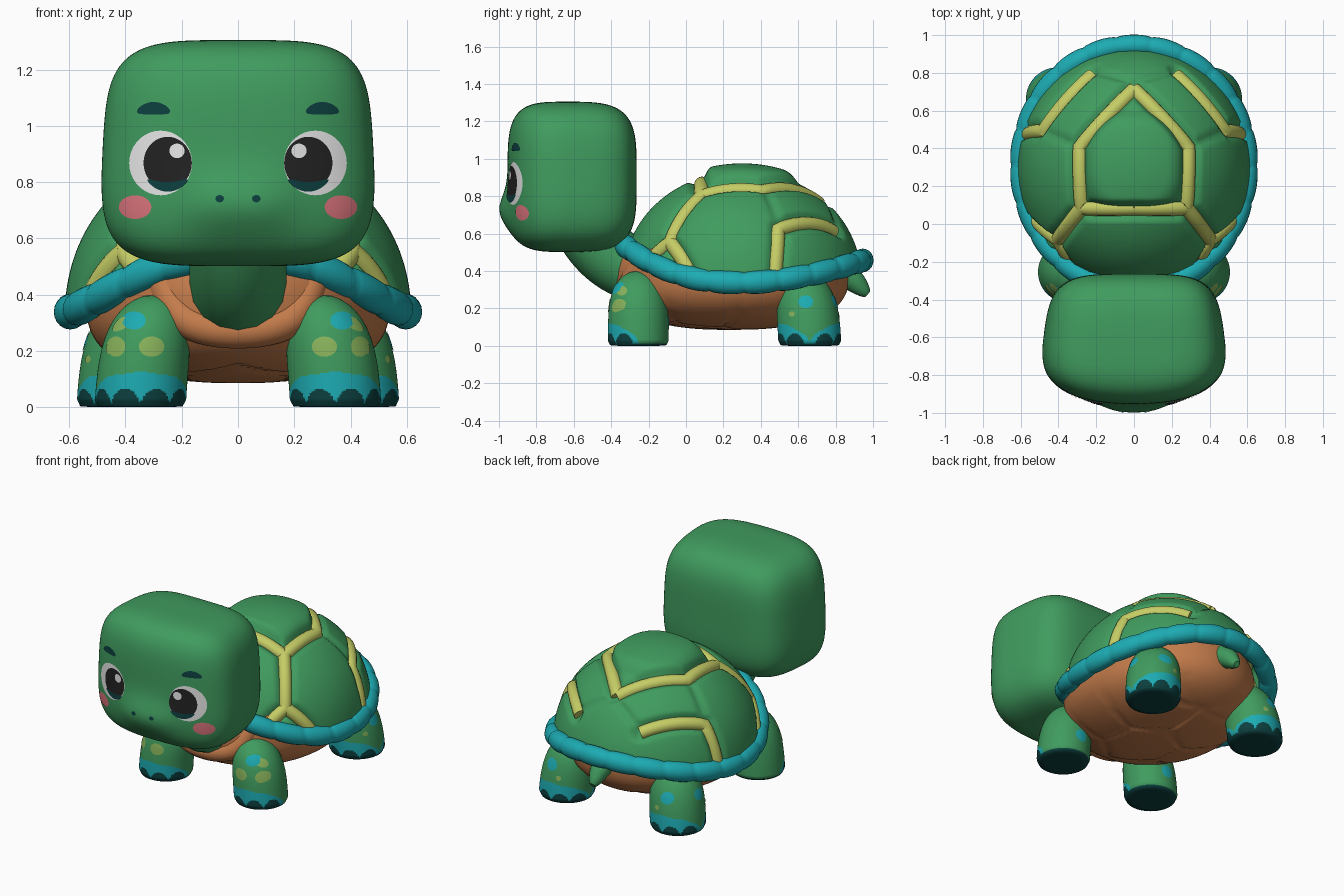
import bpy, bmesh, math
from math import sin, cos, pi, hypot, atan2
from mathutils import Vector
from mathutils.bvhtree import BVHTree

if "Cube" in bpy.data.objects:
    bpy.data.objects.remove(bpy.data.objects["Cube"])


def material(name, *rgb):
    m = bpy.data.materials.new(name)
    m.use_nodes = True
    m.diffuse_color = (*rgb, 1)
    m.node_tree.nodes["Principled BSDF"].inputs["Base Color"].default_value = (*rgb, 1)
    return m


GREEN = material("skin green", .051, .33, .113)
TEAL = material("teal", .012, .41, .45)
YELLOW = material("seam yellow", .56, .61, .13)
SPOT = material("spot lime", .25, .45, .105)
BROWN = material("belly brown", .55, .2, .07)
PINK = material("cheek pink", .76, .19, .22)
BLACK = material("eye black", .016, .016, .016)
WHITE = material("eye white", .82, .82, .82)
DARK = material("dark teal", .004, .05, .05)


def finish(name, bm, mats, rule=None, outward=True):
    bmesh.ops.remove_doubles(bm, verts=bm.verts, dist=.0004)
    if outward:
        bmesh.ops.recalc_face_normals(bm, faces=bm.faces)
    for f in bm.faces:
        f.smooth = True
        if rule:
            f.material_index = rule(f.calc_center_median())
    me = bpy.data.meshes.new(name)
    bm.to_mesh(me)
    bm.free()
    for m in mats:
        me.materials.append(m)
    ob = bpy.data.objects.new(name, me)
    bpy.context.collection.objects.link(ob)
    return ob


def surface(name, nu, nv, fn, mats, rule=None, loop_v=False):
    """Grid surface that closes around u; fn takes an angle and 0..1."""
    bm = bmesh.new()
    rows = [[bm.verts.new(fn(2 * pi * i / nu, j / nv)) for i in range(nu)]
            for j in range(nv if loop_v else nv + 1)]
    for j in range(nv):
        a, b = rows[j], rows[(j + 1) % len(rows)]
        for i in range(nu):
            k = (i + 1) % nu
            bm.faces.new((a[i], a[k], b[k], b[i]))
    return finish(name, bm, mats, rule)


def tube(name, pts, radius, mat, kind="POLY", radii=None):
    cu = bpy.data.curves.new(name, "CURVE")
    cu.dimensions = "3D"
    cu.bevel_depth, cu.bevel_resolution, cu.use_fill_caps = radius, 6, True
    sp = cu.splines.new(kind)
    sp.points.add(len(pts) - 1)
    for i, p in enumerate(pts):
        sp.points[i].co = (*p, 1)
        sp.points[i].radius = radii[i] if radii else 1
    if kind == "NURBS":
        sp.order_u, sp.use_endpoint_u, sp.resolution_u = 3, True, 10
    cu.materials.append(mat)
    ob = bpy.data.objects.new(name, cu)
    bpy.context.collection.objects.link(ob)
    bpy.ops.object.select_all(action="DESELECT")
    ob.select_set(True)
    bpy.context.view_layer.objects.active = ob
    bpy.ops.object.convert(target="MESH")
    bpy.ops.object.shade_smooth_by_angle()


def tree_of(ob):
    me = ob.data
    return BVHTree.FromPolygons([v.co for v in me.vertices], [p.vertices for p in me.polygons])


def decal(name, tree, a, z, ra, rz, mat, lift=.003, d=(0, 1, 0), bend=0):
    """Thin elliptical plate draped on a surface along direction d."""
    d = Vector(d)
    right = Vector((1, 0, 0)) if d.y else Vector((0, 1, 0))
    bm = bmesh.new()
    rings, last = [], None
    for r in range(7):
        ring = []
        for i in range(36):
            u, w = cos(pi * i / 18) * r / 6, sin(pi * i / 18) * r / 6
            o = right * (a + ra * u) + Vector((0, 0, z + rz * w - bend * u * u)) - d * 2
            hit, n, _, _ = tree.ray_cast(o, d)
            last = hit - d * lift if hit else last
            ring.append(bm.verts.new(last))
        rings.append(ring)
    for p, q in zip(rings, rings[1:]):
        for i in range(36):
            k = (i + 1) % 36
            bm.faces.new((p[i], p[k], q[k], q[i]))
    bm.normal_update()
    for f in bm.faces:
        if f.normal.dot(d) > 0:
            f.normal_flip()
    finish(name, bm, [mat], outward=False)


def smooth(t):
    t = min(max(t, 0), 1)
    return t * t * (3 - 2 * t)


def seam_distance(p, segs):
    best = 9
    for a, b in segs:
        ab = b - a
        t = min(max((p - a).dot(ab) / ab.length_squared, 0), 1)
        best = min(best, (p - a - ab * t).length)
    return best


# Shell seams, laid out in plan for one side and mirrored
RX, RY, RZ, CY, CZ = .585, .61, .6, .3, .3


def to_flat(x, y):
    px, py = x / (RX * 1.05), (y - CY) / (RY * 1.05)
    r = hypot(px, py)
    return Vector((px, py)) * (math.asin(min(r, .999)) / max(r, 1e-6))


yellow_paths = [[(0, .075), (.29, .075), (.30, .41), (0, .73)],
                [(.29, .075), (.42, -.1), (.3, -.28)],
                [(.42, -.1), (.575, .03)],
                [(.59, .48), (.5, .5), (.23, .81)]]
plain_paths = [[(.30, .41), (.5, .5)], [(.23, .81), (0, .75)]]


def flat_paths(paths):
    return [[to_flat(s * x, y) for x, y in p] for p in paths for s in (-1, 1)]


def flat_segs(paths):
    return [s for p in flat_paths(paths) for s in zip(p, p[1:])]


yellow_segs, plain_segs = flat_segs(yellow_paths), flat_segs(plain_paths)


def dome_point(q, h):
    th, a = q.length, atan2(q.y, q.x)
    k = 1 + h
    return Vector((RX * k * sin(th) * cos(a), CY + RY * k * sin(th) * sin(a),
                   CZ + RZ * k * max(cos(th), 0) ** .9))


def rim_y(a, w):
    return .31 + (w + (.035 if sin(a) > 0 else .055)) * sin(a)


def rim_z(y):
    t = (y - .31) / .64
    return .338 + (.2 * (-t) ** 2.5 if t < 0 else .12 * t ** 1.8)


def dome(a, v):
    edge = math.acos(((rim_z(rim_y(a, .6)) - CZ) / .63) ** 1.1)
    q = Vector((cos(a), sin(a))) * (edge * v)
    h = .055 * min(smooth((seam_distance(q, yellow_segs) - .03) / .09),
                   .55 + .45 * smooth(seam_distance(q, plain_segs) / .07))
    p = dome_point(q, 0)
    e = (abs(p.x) / .25) ** 3 + (abs(p.y - .32) / .26) ** 3
    return dome_point(q, h + .07 * smooth((1.2 - e) / .95))


surface("shell_dome", 144, 80, dome, [GREEN])
for path in flat_paths(yellow_paths):
    pts = [a.lerp(b, i / 10) for a, b in zip(path, path[1:]) for i in range(10)] + [path[-1]]
    tube("shell_seam", [dome_point(q, -.003) for q in pts], .041, YELLOW)


# Segmented shell rim
def rim(a, v):
    b = 2 * pi * v
    r = .9 + .15 * abs(sin(11 * a)) ** .5
    w = .6 + .055 * r * cos(b)
    return (w * cos(a), rim_y(a, w), rim_z(rim_y(a, .6)) + .06 * r * sin(b))


surface("shell_rim", 264, 20, rim, [TEAL], loop_v=True)

# Belly plate with shallow seams
belly_paths = [[(0, -.22), (.2, -.05), (.2, .2), (0, .34), (0, .62), (.22, .75)],
               [(.2, -.05), (.5, -.1)], [(.2, .2), (.54, .3)], [(0, .62), (.45, .55)]]
belly_seams = [(Vector((s * a[0], a[1])), Vector((s * b[0], b[1])))
               for p in belly_paths for a, b in zip(p, p[1:]) for s in (-1, 1)]


def belly(a, v):
    t = pi * (v - .5)
    c, s = cos(t) ** .8, math.copysign(abs(sin(t)) ** .8, t)
    x, y = .54 * c * cos(a), .24 + .63 * c * sin(a)
    cut = .012 * (1 - smooth(seam_distance(Vector((x, y)), belly_seams) / .025))
    return (x, y, .37 + (.285 - cut) * s)


surface("belly", 96, 72, belly, [BROWN])
tube("belly_collar", [(.27, -.22, .47), (.23, -.3, .33), (.1, -.335, .27), (-.1, -.335, .27),
                      (-.23, -.3, .33), (-.27, -.22, .47)], .062, BROWN, "NURBS")

# Neck and tail
tube("neck", [(0, -.15, .40), (0, -.40, .385), (0, -.55, .66)], .172, GREEN, "NURBS")
tube("tail", [(0, .72, .44), (0, .87, .375), (0, .955, .29), (0, .972, .275)], .08, GREEN, "NURBS",
     [1.1, .9, .5, .25])

# Head: rounded box, narrower behind and above, with a soft snout
bm = bmesh.new()
bmesh.ops.create_cube(bm, size=2)
bmesh.ops.subdivide_edges(bm, edges=bm.edges[:], cuts=35, use_grid_fill=True)
for vert in bm.verts:
    c = vert.co
    x, y, z = c / sum(abs(k) ** 4.1 for k in c) ** (1 / 4.1)
    x *= .487 * (1 - .045 * smooth((z + .4) / 1.4)) * (1 - .09 * smooth((y + .3) / 1.3))
    zz = .903 + .402 * z * (1 - .06 * max(y, 0) ** 2)
    yy = -.609 + .345 * y
    if y < 0:
        yy += .075 * (x / .487) ** 2 * -y
        yy -= .047 * math.exp(-(abs(x) / .19) ** 3 - ((zz - .72) / .11) ** 2) * -y
    vert.co = (x, yy, zz)
head = finish("head", bm, [GREEN])

# Face details
face = tree_of(head)
for s, side in ((1, "left"), (-1, "right")):
    decal(side + "_eye_white", face, s * .275, .868, .112, .115, WHITE, .002)
    decal(side + "_pupil", face, s * .25, .868, .086, .093, BLACK, .004)
    decal(side + "_eye_shade", face, s * .25, .783, .072, .017, DARK, .006, bend=-.024)
    decal(side + "_eye_glint", face, s * .217, .911, .027, .026, WHITE, .006)
    decal(side + "_brow", face, s * .3, 1.063, .059, .022, DARK, bend=.012)
    decal(side + "_cheek", face, s * .366, .711, .058, .042, PINK)
    decal(side + "_nostril", face, s * .065, .741, .015, .013, DARK)


# Legs with painted feet
def make_leg(name, cx, cy, r, s, lean, both_ways):
    def shape(a, v):
        if v < .03:
            return (s * cx + r * .92 * 30 * v * cos(a), cy + r * .92 * 30 * v * sin(a), 0)
        z = .4 * (v - .03) / .97
        k = r * max(1 - (z / .4) ** 4, 0) ** .5 * (.93 + .07 * smooth(z / .03))
        w = (z / .4) ** 1.5
        return (s * (cx - .05 * w) + k * cos(a), cy - lean * w + k * sin(a), z)

    def paint(p):
        dy = cy - p.y
        a = atan2(p.x - s * cx, abs(dy) if both_ways else dy)
        if p.z < .014 or (abs(a) < 1.4 and p.z < .066 * abs(sin(a * pi / .7)) ** .5):
            return 2
        return 1 if p.z < .128 * max(cos(a), 0) ** .4 - .006 * abs(sin(a * 4)) else 0

    return tree_of(surface(name, 128, 80, shape, [GREEN, TEAL, DARK], paint))


for s, side in ((1, "left"), (-1, "right")):
    front = make_leg(side + "_front_leg", .347, -.255, .162, s, 0, False)
    back = make_leg(side + "_back_leg", .405, .662, .168, s, .04, True)
    out, rear = (-s, 0, 0), (0, -1, 0)
    decal("leg_spot", front, s * .37, .308, .042, .032, TEAL)
    for x, r in ((.434, .033), (.307, .045)):
        decal("leg_spot", front, s * x, .215, r, .036, SPOT)
    for y, z in ((-.355, .215), (-.345, .295)):
        decal("leg_spot", front, y, z, .03, .026, SPOT, d=out)
    decal("leg_spot", front, s * .34, .12, .04, .04, TEAL, d=rear)
    decal("leg_spot", back, .64, .235, .04, .034, TEAL, d=out)
    decal("leg_spot", back, .565, .17, .016, .014, SPOT, d=out)
    decal("leg_spot", back, s * .42, .235, .042, .036, TEAL, d=rear)
    decal("leg_spot", back, s * .36, .165, .017, .016, SPOT, d=rear)
